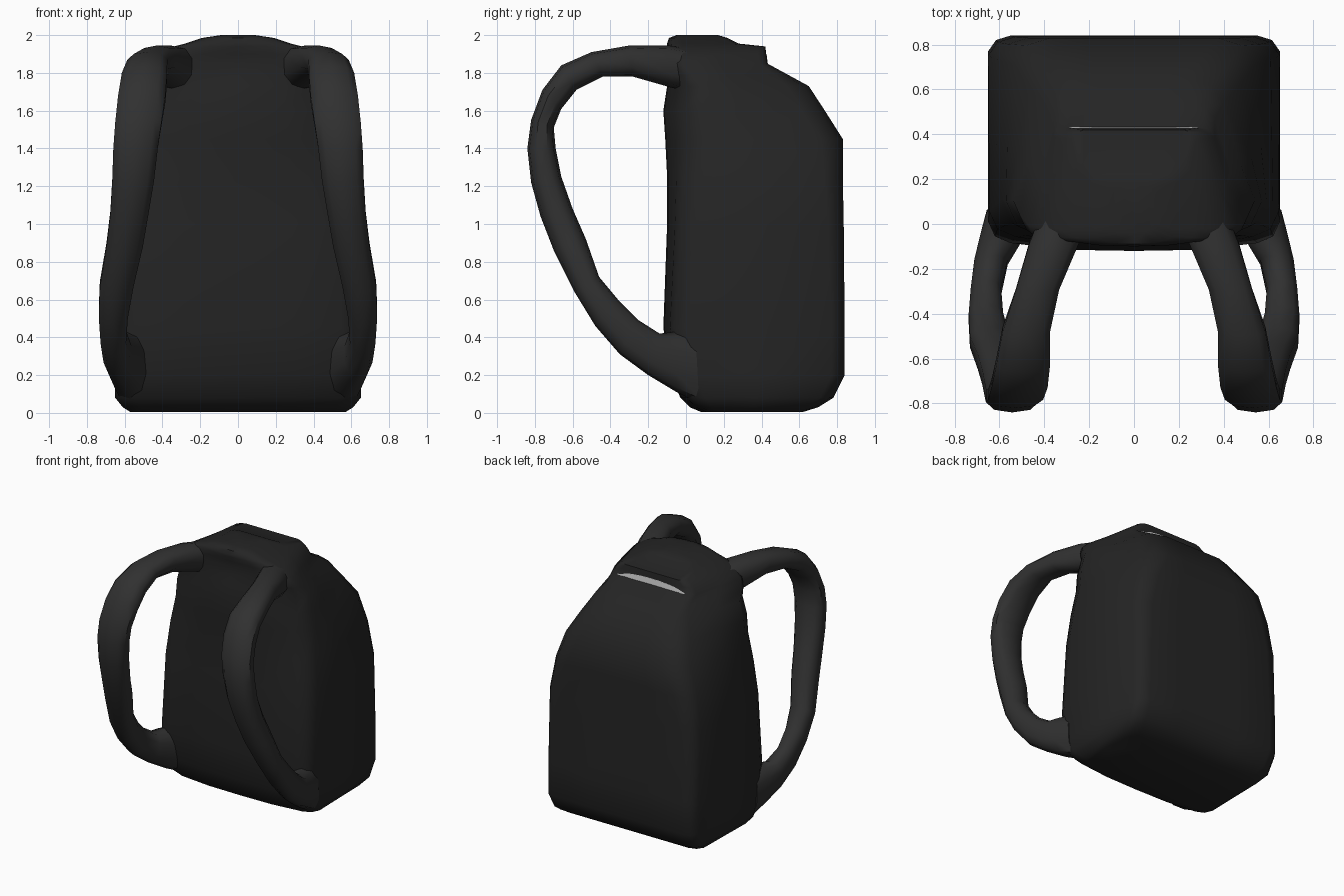
import bpy, bmesh, math
from mathutils import Vector

if "Cube" in bpy.data.objects:
    bpy.data.objects.remove(bpy.data.objects["Cube"])


def material(name, v):
    m = bpy.data.materials.new(name)
    m.diffuse_color = (v, v, v, 1)
    m.use_nodes = True
    m.node_tree.nodes["Principled BSDF"].inputs["Base Color"].default_value = m.diffuse_color
    return m


def loft(name, rings, mat, angle=50):
    """Skin a list of equal-length closed rings and cap both ends."""
    bm = bmesh.new()
    loops = [[bm.verts.new(p) for p in ring] for ring in rings]
    n = len(loops[0])
    for a, b in zip(loops, loops[1:]):
        for i in range(n):
            j = (i + 1) % n
            bm.faces.new((a[i], a[j], b[j], b[i]))
    bm.faces.new(loops[0])
    bm.faces.new(loops[-1])
    bmesh.ops.recalc_face_normals(bm, faces=bm.faces)
    me = bpy.data.meshes.new(name)
    bm.to_mesh(me)
    bm.free()
    ob = bpy.data.objects.new(name, me)
    bpy.context.collection.objects.link(ob)
    if mat:
        me.materials.append(mat)
    bpy.ops.object.select_all(action='DESELECT')
    ob.select_set(True)
    bpy.context.view_layer.objects.active = ob
    bpy.ops.object.shade_smooth_by_angle(angle=math.radians(angle))
    return ob


fabric = material("fabric", 0.018)
webbing = material("webbing", 0.03)

# Bag body layers: z, front half width, back half width, front y, back y, corner
layers = [
    (0.005, .57, .57, .08, .62, .08), (0.03, .61, .60, .02, .70, .09),
    (0.08, .65, .64, -.03, .78, .10), (0.20, .65, .65, -.08, .84, .10),
    (0.45, .65, .65, -.12, .84, .10), (1.00, .645, .65, -.10, .835, .12),
    (1.25, .62, .61, -.10, .83, .14), (1.45, .59, .54, -.11, .83, .17),
    (1.60, .57, .47, -.12, .735, .17), (1.73, .54, .40, -.10, .65, .16),
    (1.79, .51, .36, -.09, .54, .10), (1.85, .47, .36, -.085, .43, .06),
    (1.90, .42, .33, -.09, .425, .06), (1.94, .34, .28, -.10, .42, .06),
    (1.955, .28, .25, -.10, .28, .06), (1.985, .19, .19, -.09, .22, .05),
    (2.00, .09, .09, -.05, .17, .04),
]


def body_ring(z, wf, wb, f, b, c):
    half = [(wf * .45, f + .005), (wf - c, f + c * .35), (wf - c * .3, f + c * .65),
            (wf, f + c * 1.3), ((wf + wb) / 2, (f + b) / 2), (wb, b - c * .7),
            (wb - c * .35, b - c * .2), (wb - c, b), (wb * .4, b)]
    pts = [(0, f)] + half + [(0, b)] + [(-x, y) for x, y in reversed(half)]
    return [Vector((x, y, z)) for x, y in pts]


loft("bag_body", [body_ring(*l) for l in layers], fabric)

# Shoulder straps: sections (inner x, outer x, outer y, outer z, inner y, inner z)
sections = [
    (.20, .40, .10, 1.91, .08, 1.70), (.24, .47, -.09, 1.945, -.07, 1.72),
    (.33, .53, -.30, 1.945, -.28, 1.78), (.37, .59, -.50, 1.91, -.44, 1.78),
    (.37, .62, -.66, 1.84, -.58, 1.71), (.38, .64, -.76, 1.71, -.66, 1.61),
    (.40, .655, -.82, 1.55, -.70, 1.51), (.42, .665, -.84, 1.40, -.69, 1.40),
    (.44, .67, -.82, 1.22, -.66, 1.25), (.47, .68, -.77, 1.04, -.60, 1.08),
    (.50, .70, -.70, .86, -.53, .92), (.55, .735, -.59, .64, -.46, .72),
    (.58, .74, -.48, .46, -.36, .60), (.59, .73, -.35, .31, -.25, .49),
    (.56, .715, -.20, .20, -.14, .42), (.48, .69, -.05, .11, -.05, .43),
    (.46, .66, .07, .05, .05, .42),
]


def strap_ring(s, side):
    xi, xo, yo, zo, yi, zi = s
    mid = Vector(((xi + xo) / 2, (yo + yi) / 2, (zo + zi) / 2))
    across = Vector(((xo - xi) / 2, 0, 0))
    thick = Vector((0, yo - yi, zo - zi)) / 2
    ring = []
    for k in range(10):
        a = math.tau * k / 10 + math.tau / 4
        c, d = math.cos(a), math.sin(a)
        p = mid + across * math.copysign(abs(c) ** .8, c) + thick * math.copysign(abs(d) ** .8, d)
        ring.append(Vector((p.x * side, p.y, p.z)))
    return ring


for side, label in ((-1, "left"), (1, "right")):
    loft("shoulder_strap_" + label, [strap_ring(s, side) for s in sections], webbing)

# Pale opening slit under the rear edge of the top flap
slit = []
for i in range(9):
    t = i / 4 - 1
    x, top = t * .29, 1.895 - .03 * t * t
    low = top - .045 * (1 - .5 * t * t)
    slit.append([Vector((x, y, z)) for y, z in
                 ((.40, low), (.433, low), (.427, top), (.40, top))])
loft("opening_slit", slit, None, 30)
